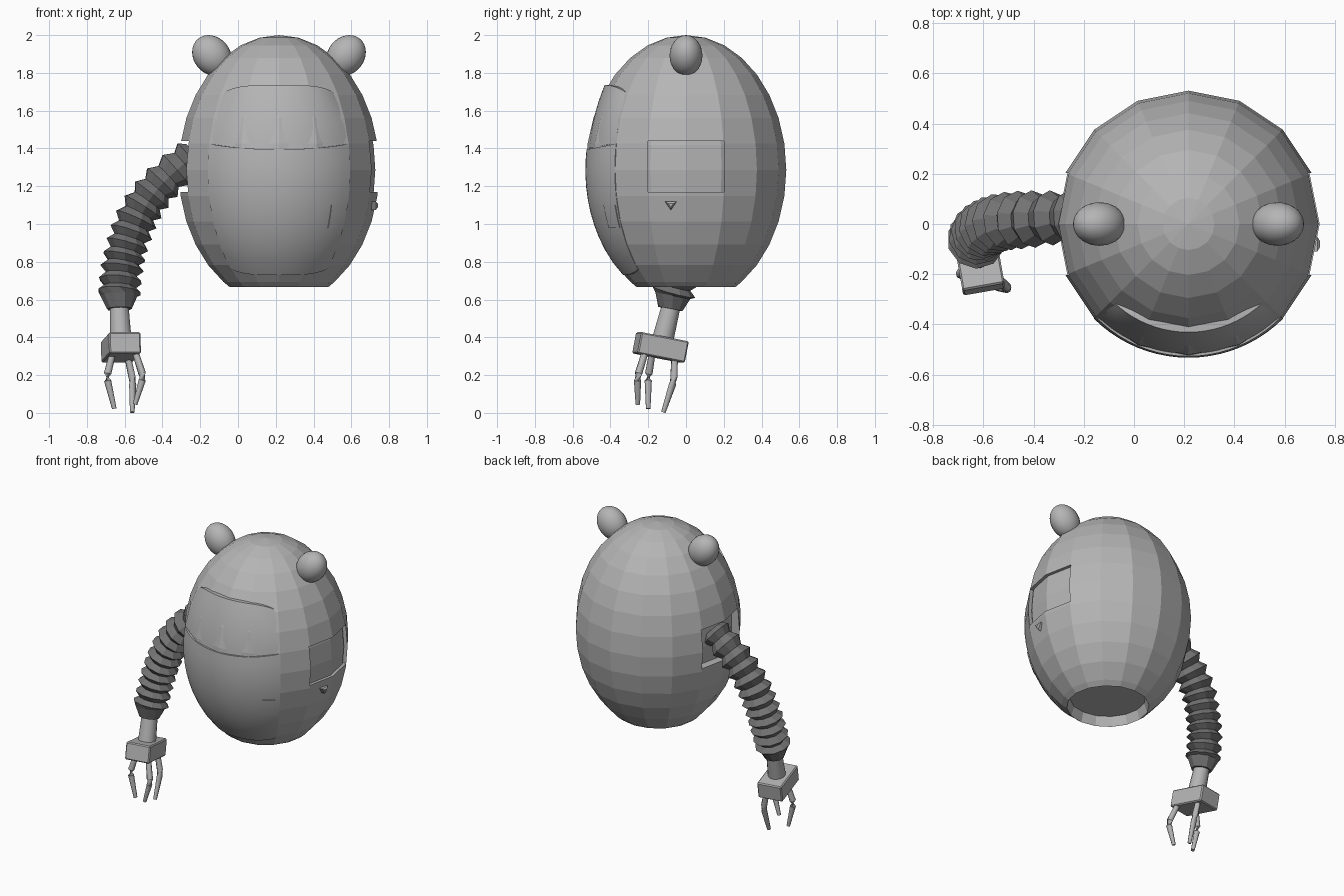
import bpy, bmesh, math
from mathutils import Vector, Matrix

if "Cube" in bpy.data.objects:
    bpy.data.objects.remove(bpy.data.objects["Cube"])

CX, CZ, RAD, TALL = 0.217, 1.287, 0.531, 0.713


def material(name, value):
    m = bpy.data.materials.new(name)
    m.use_nodes = True
    col = (value, value, value, 1)
    m.diffuse_color = col
    m.node_tree.nodes["Principled BSDF"].inputs["Base Color"].default_value = col
    return m


GREY = material("shell grey", 0.46)
DARK = material("hose dark grey", 0.17)


def select(ob):
    bpy.ops.object.select_all(action='DESELECT')
    ob.select_set(True)
    bpy.context.view_layer.objects.active = ob


def finish(name, bm, smooth=None, mat=GREY):
    bmesh.ops.recalc_face_normals(bm, faces=bm.faces)
    me = bpy.data.meshes.new(name)
    bm.to_mesh(me)
    bm.free()
    ob = bpy.data.objects.new(name, me)
    bpy.context.collection.objects.link(ob)
    me.materials.append(mat)
    if smooth:
        select(ob)
        bpy.ops.object.shade_smooth_by_angle(angle=math.radians(smooth))
    return ob


def loft(name, rings, smooth=None, mat=GREY):
    """Skin a list of point rings and cap both ends."""
    bm = bmesh.new()
    vs = [[bm.verts.new(p) for p in ring] for ring in rings]
    n = len(rings[0])
    for a, b in zip(vs, vs[1:]):
        for i in range(n):
            bm.faces.new((a[i], a[(i + 1) % n], b[(i + 1) % n], b[i]))
    bm.faces.new(vs[0])
    bm.faces.new(vs[-1])
    bmesh.ops.remove_doubles(bm, verts=bm.verts, dist=1e-5)
    return finish(name, bm, smooth, mat)


def ring(center, axis, radius, n):
    q = Vector(axis).to_track_quat('Z', 'Y')
    return [Vector(center) + q @ Vector((radius * math.cos(t), radius * math.sin(t), 0))
            for t in (2 * math.pi * i / n for i in range(n))]


def tube(name, pts, radii, n, smooth=None, mat=GREY):
    pts = [Vector(p) for p in pts]
    last = len(pts) - 1
    return loft(name, [ring(p, pts[min(i + 1, last)] - pts[max(i - 1, 0)], radii[i], n)
                       for i, p in enumerate(pts)], smooth, mat)


def egg_radius(z):
    return RAD * math.sqrt(max(0, 1 - ((z - CZ) / TALL) ** 2))


def egg(name, cx, rad, tall, floor, recess):
    """Faceted egg with a flat cut floor and a shallow hollow beneath it."""
    r0 = rad * math.sqrt(1 - ((floor - CZ) / tall) ** 2)
    prof = [(r0 - 0.02, floor + recess), (r0, floor)]
    for k in range(1, 16):
        a = math.pi * k / 16
        z = CZ - tall * math.cos(a)
        if z > floor + 0.01:
            prof.append((rad * math.sin(a), z))
    prof.append((0.0005, CZ + tall))
    return loft(name, [ring((cx, 0, z), (0, 0, 1), r, 16) for r, z in prof])


# Outer shell, with rectangular side openings onto an inner core
body = egg("body_shell", CX, RAD, TALL, 0.667, 0.065)
for side in (-1, 1):
    bm = bmesh.new()
    bmesh.ops.create_cube(bm, size=1)
    bmesh.ops.transform(bm, verts=bm.verts, matrix=Matrix.Translation(
        (CX + side * 0.56, 0, 1.305)) @ Matrix.Diagonal((0.26, 0.405, 0.27, 1)))
    cutter = finish("side_cutter", bm)
    cutter.hide_render = True
    mod = body.modifiers.new("side_opening", 'BOOLEAN')
    mod.object, mod.operation, mod.solver = cutter, 'DIFFERENCE', 'EXACT'
    select(body)
    bpy.ops.object.modifier_apply(modifier=mod.name)
    bpy.data.objects.remove(cutter)
egg("inner_core", CX + 0.018, 0.492, 0.67, 0.9, 0.01)


def panel(name, half, low, high, radius, thick, mid=0.0, nu=20, nv=10):
    """Curved plate wrapped round the front; half is its half angle."""
    bm = bmesh.new()
    grid = []
    for j in range(nv + 1):
        t, row = j / nv, []
        for i in range(nu + 1):
            u = 2 * i / nu - 1
            a = math.radians(mid + half * u)
            z = low(u) + (high(u) - low(u)) * t
            r = radius(z, t)
            row.append(bm.verts.new((CX + r * math.sin(a), -r * math.cos(a), z)))
        grid.append(row)
    for j in range(nv):
        for i in range(nu):
            bm.faces.new((grid[j][i], grid[j][i + 1], grid[j + 1][i + 1], grid[j + 1][i]))
    # Inner skin, drawn in towards the upright axis
    back = bmesh.ops.extrude_face_region(bm, geom=bm.faces[:], use_keep_orig=True)
    for v in back["geom"]:
        if isinstance(v, bmesh.types.BMVert):
            inward = Vector((CX - v.co.x, -v.co.y, 0)).normalized()
            v.co += inward * thick
    return finish(name, bm, 30)


# Visor, belly plate and the small pocket hatch
panel("visor", 44, lambda u: 1.4 + 0.03 * u * u, lambda u: 1.735 - 0.045 * u ** 4,
      lambda z, t: 0.516 - 0.085 * t + 0.05 * t * (1 - t), 0.03)
panel("belly_plate", 45, lambda u: 0.73 + 0.03 * u ** 4, lambda u: 1.395 + 0.03 * u * u,
      lambda z, t: egg_radius(z) + 0.002, 0.02)
panel("pocket_hatch", 5.5, lambda u: 0.98, lambda u: 1.1,
      lambda z, t: egg_radius(z) + 0.006, 0.009, mid=38, nu=4, nv=4)

# Ears
for name, side in (("right_ear", -1), ("left_ear", 1)):
    bm = bmesh.new()
    bmesh.ops.create_uvsphere(bm, u_segments=24, v_segments=16, radius=1)
    bmesh.ops.transform(bm, verts=bm.verts, matrix=Matrix.Translation((CX + side * 0.355, 0, 1.892))
                        @ Matrix.Rotation(side * math.radians(40), 4, 'Y')
                        @ Matrix.Diagonal((0.097, 0.087, 0.115, 1)))
    finish(name, bm, 60)

# Small wedge peg under the left opening
loft("side_peg", [[(x, -0.08 + s * dy, 1.1 + s * dz) for dy, dz in ((-0.033, 0.02), (0.033, 0.02), (0, -0.028))]
                  for x, s in ((0.68, 1), (0.73, 0.9), (0.74, 0.4))])

# Pleated hose arm, swept along a smooth path
KEYS = [Vector(p) for p in ((-0.23, 0.03, 1.37), (-0.395, 0.02, 1.225), (-0.515, 0.01, 1.07),
                            (-0.58, -0.01, 0.91), (-0.615, -0.035, 0.76), (-0.63, -0.07, 0.62))]


def along(t):
    s = t * (len(KEYS) - 1)
    i = min(int(s), len(KEYS) - 2)
    f = s - i
    p0, p1, p2, p3 = (KEYS[max(0, min(len(KEYS) - 1, i + k))] for k in (-1, 0, 1, 2))
    return 0.5 * (2 * p1 + (p2 - p0) * f + (2 * p0 - 5 * p1 + 4 * p2 - p3) * f * f
                  + (3 * p1 - p0 - 3 * p2 + p3) * f ** 3)


PLEATS = 12
path = [along(k / (2 * PLEATS)) for k in range(2 * PLEATS + 1)]
radii = [(0.117 if k % 2 else 0.083) * min(1, 0.88 + 0.02 * k) for k in range(2 * PLEATS + 1)]
path.append(Vector((-0.628, -0.083, 0.55)))
radii[-1] = 0.098
radii.append(0.066)
tube("hose_arm", path, radii, 10, mat=DARK)

# Wrist and palm block
tube("wrist", [(-0.63, -0.075, 0.58), (-0.62, -0.125, 0.38)], [0.05, 0.058], 16, 40)
bm = bmesh.new()
bmesh.ops.create_cube(bm, size=1)
bmesh.ops.transform(bm, verts=bm.verts, matrix=Matrix.Diagonal((0.17, 0.26, 0.115, 1)))
bmesh.ops.bevel(bm, geom=bm.edges[:], offset=0.007, segments=1, affect='EDGES')
bmesh.ops.transform(bm, verts=bm.verts, matrix=Matrix.Translation((-0.62, -0.135, 0.347))
                    @ Matrix.Rotation(math.radians(10), 4, 'Z') @ Matrix.Rotation(math.radians(-11), 4, 'X'))
finish("palm", bm)

# Three bent claws
CLAWS = {
    "inner_claw": ((-0.54, -0.22, 0.31), (-0.502, -0.257, 0.19), (-0.545, -0.255, 0.045)),
    "outer_claw": ((-0.665, -0.18, 0.31), (-0.695, -0.2, 0.19), (-0.655, -0.2, 0.022)),
    "rear_claw": ((-0.585, -0.06, 0.3), (-0.557, -0.065, 0.17), (-0.56, -0.12, 0.003)),
}
for name, (a, b, c) in CLAWS.items():
    a, b, c = Vector(a), Vector(b), Vector(c)
    tube(name, [a, a.lerp(b, 0.85), b.lerp(c, 0.12), c], [0.018, 0.02, 0.019, 0.012], 8, 60)
